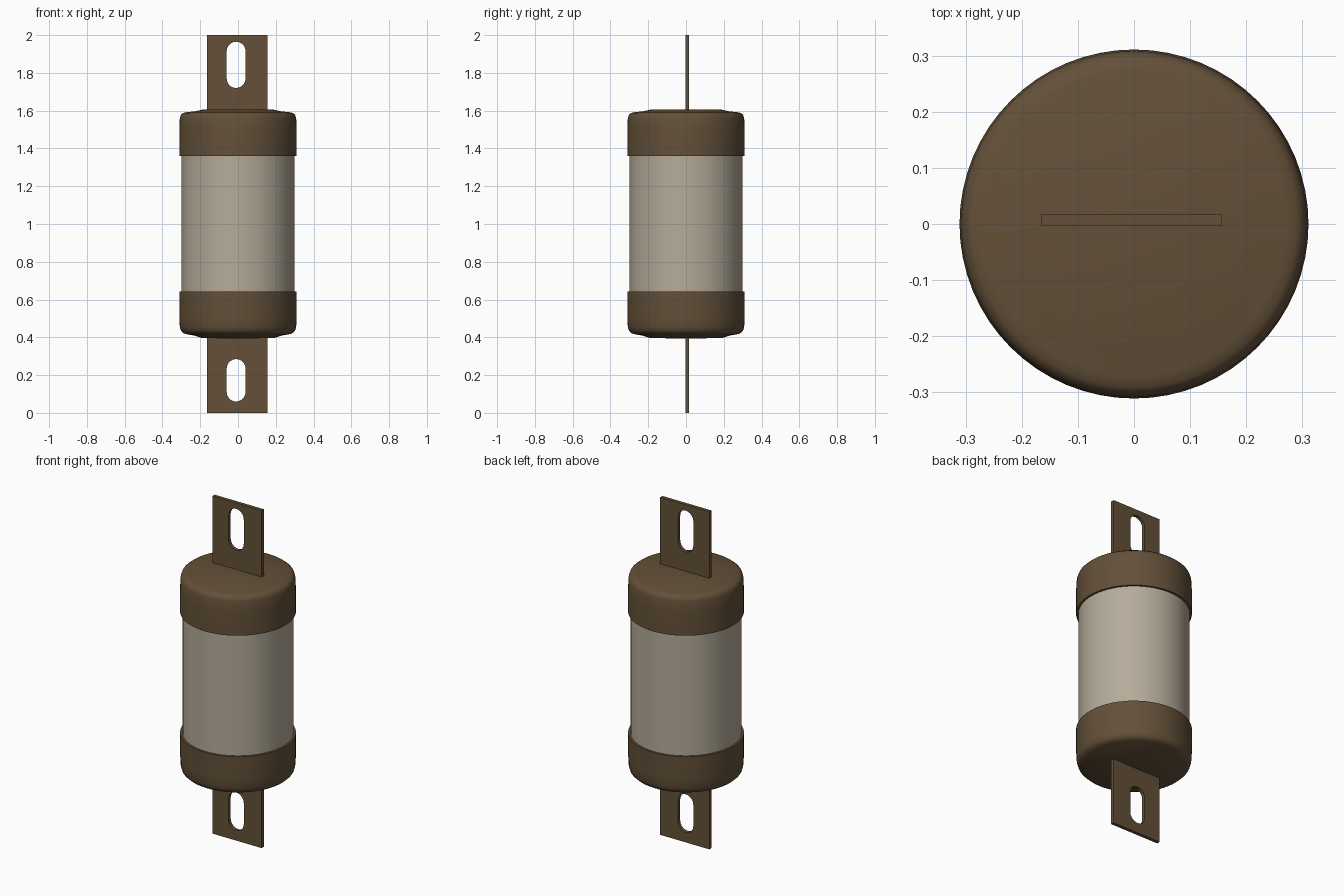
import bpy, bmesh, math

if "Cube" in bpy.data.objects:
    bpy.data.objects.remove(bpy.data.objects["Cube"])

def material(name, rgb):
    m = bpy.data.materials.new(name)
    m.diffuse_color = (*rgb, 1)
    m.use_nodes = True
    m.node_tree.nodes["Principled BSDF"].inputs["Base Color"].default_value = m.diffuse_color
    return m

BRONZE = material("dark bronze", (0.125, 0.080, 0.040))
CERAMIC = material("pale ceramic", (0.46, 0.41, 0.32))

def finish(name, mesh, mat, angle=35):
    ob = bpy.data.objects.new(name, mesh)
    bpy.context.collection.objects.link(ob)
    mesh.materials.clear()
    mesh.materials.append(mat)
    bpy.ops.object.select_all(action='DESELECT')
    ob.select_set(True)
    bpy.context.view_layer.objects.active = ob
    bpy.ops.object.shade_smooth_by_angle(angle=math.radians(angle))
    return ob

def lathe(name, profile, mat, steps=64):
    """Spin an (r, z) profile round the z axis."""
    bm = bmesh.new()
    vs = [bm.verts.new((r, 0, z)) for r, z in profile]
    es = [bm.edges.new(p) for p in zip(vs, vs[1:])]
    bmesh.ops.spin(bm, geom=vs + es, cent=(0, 0, 0), axis=(0, 0, 1),
                   angle=math.tau, steps=steps, use_duplicate=False)
    bmesh.ops.remove_doubles(bm, verts=bm.verts, dist=1e-5)
    bmesh.ops.recalc_face_normals(bm, faces=bm.faces)
    mesh = bpy.data.meshes.new(name)
    bm.to_mesh(mesh)
    bm.free()
    return finish(name, mesh, mat)

def blade(name, z0, z1, s0, s1):
    """Flat tab from z0 to z1 with a rounded slot from s0 to s1."""
    cx, r, n = -0.01, 0.05, 10
    outer = [(-0.165, z0), (0.157, z0), (0.157, z1), (-0.165, z1)]
    slot = []
    for zc, start in ((s1 - r, 0), (s0 + r, math.pi)):
        for i in range(n + 1):
            a = start + math.pi * i / n
            slot.append((cx + r * math.cos(a), zc + r * math.sin(a)))
    cu = bpy.data.curves.new(name, 'CURVE')
    cu.dimensions = '2D'
    cu.fill_mode = 'BOTH'
    cu.extrude = 0.010
    for pts in (outer, slot):
        sp = cu.splines.new('POLY')
        sp.points.add(len(pts) - 1)
        for p, (x, z) in zip(sp.points, pts):
            p.co = (x, z, 0, 1)
        sp.use_cyclic_u = True
    tmp = bpy.data.objects.new(name + "_outline", cu)
    bpy.context.collection.objects.link(tmp)
    dg = bpy.context.evaluated_depsgraph_get()
    mesh = bpy.data.meshes.new_from_object(tmp.evaluated_get(dg))
    bpy.data.objects.remove(tmp)
    # stand the outline upright, slightly behind centre
    for v in mesh.vertices:
        x, z, d = v.co
        v.co = (x, 0.007 - d, z)
    bm = bmesh.new()
    bm.from_mesh(mesh)
    bmesh.ops.remove_doubles(bm, verts=bm.verts, dist=1e-5)
    bmesh.ops.recalc_face_normals(bm, faces=bm.faces)
    bm.to_mesh(mesh)
    bm.free()
    return finish(name, mesh, BRONZE)

# ceramic tube
lathe("fuse_body", [(0.299, 0.63), (0.299, 1.37)], CERAMIC)

# end caps: rounded shoulder and a slightly raised centre disc
top = [(0, 1.606), (0.19, 1.605), (0.225, 1.597), (0.27, 1.592), (0.290, 1.588),
       (0.302, 1.578), (0.308, 1.560), (0.311, 1.50), (0.311, 1.36), (0.297, 1.36)]
bottom = [(0, 0.394), (0.19, 0.396), (0.225, 0.408), (0.27, 0.416), (0.290, 0.422),
          (0.302, 0.434), (0.308, 0.455), (0.311, 0.51), (0.311, 0.643), (0.297, 0.643)]
lathe("top_cap", top, BRONZE)
lathe("bottom_cap", bottom, BRONZE)

# slotted contact blades
blade("top_blade", 1.59, 2.0, 1.72, 1.965)
blade("bottom_blade", 0.0, 0.41, 0.06, 0.285)
